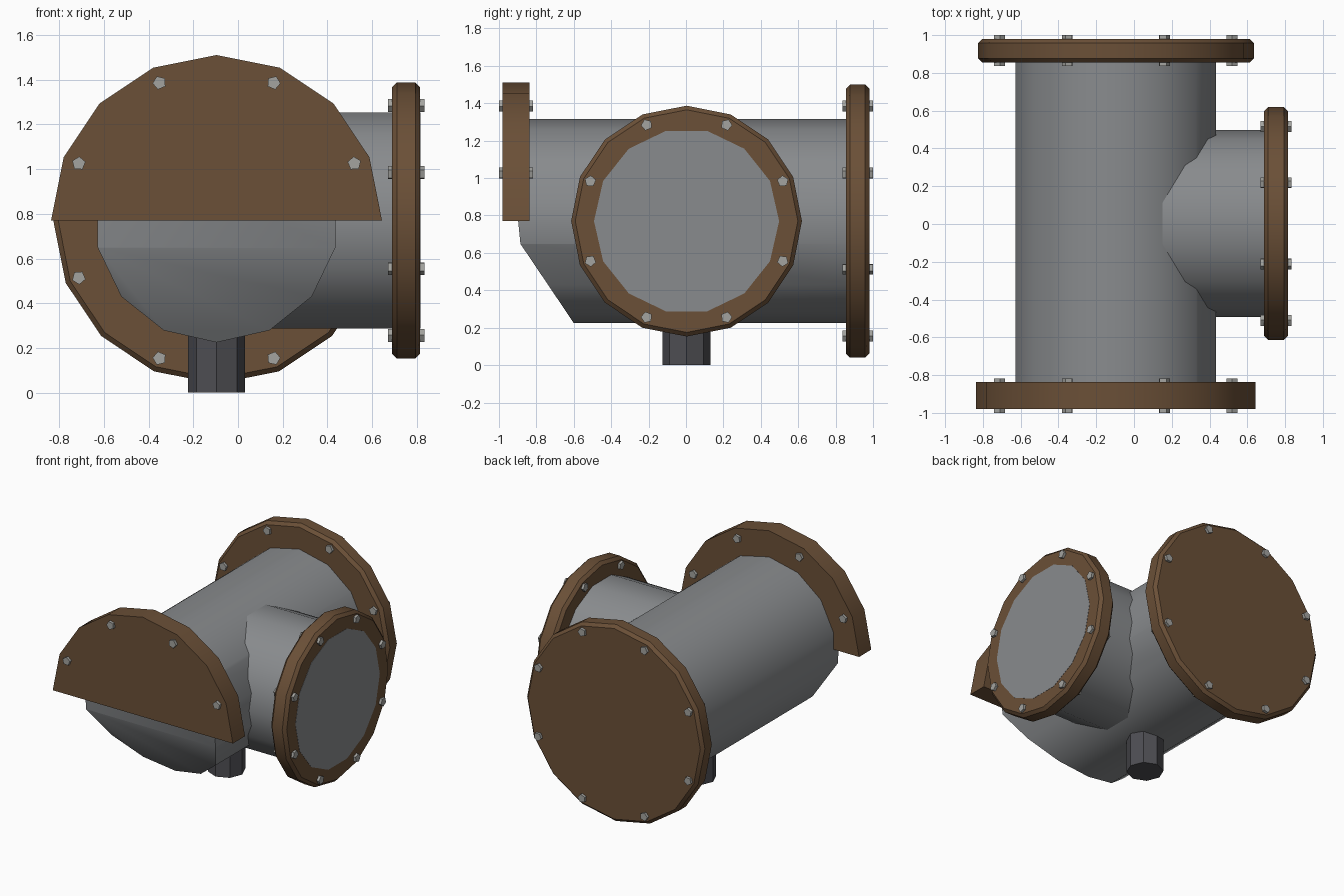
import bpy, bmesh, math
from mathutils import Vector

if "Cube" in bpy.data.objects:
    bpy.data.objects.remove(bpy.data.objects["Cube"])


def material(name, rgb):
    m = bpy.data.materials.new(name)
    m.diffuse_color = (*rgb, 1)
    m.use_nodes = True
    m.node_tree.nodes["Principled BSDF"].inputs["Base Color"].default_value = m.diffuse_color
    return m


GREY = material("pipe grey", (0.25, 0.26, 0.27))
BROWN = material("rust brown", (0.145, 0.079, 0.038))
DARK = material("dark grey", (0.075, 0.075, 0.085))
STEEL = material("bolt steel", (0.37, 0.37, 0.35))
CX, CZ = -0.096, 0.77           # axis of the main pipe


def ring_point(axis, centre, r, angle, depth):
    """Point on a circle round an axis; angle 0 points up (or to +x for z)."""
    u, v = r * math.sin(angle), r * math.cos(angle)
    if axis == "y":
        return Vector((centre[0] + u, depth, centre[1] + v))
    if axis == "x":
        return Vector((depth, centre[0] + u, centre[1] + v))
    return Vector((centre[0] + v, centre[1] + u, depth))


def add_prism(bm, axis, centre, r, a, b, sides, phase=0.0, bevel=0.0):
    """Capped prism from depth a to b, with optional chamfered rims."""
    levels = [(a, r), (b, r)]
    if bevel:
        levels = [(a, r - bevel), (a + bevel, r), (b - bevel, r), (b, r - bevel)]
    step = 2 * math.pi / sides
    rings = [[bm.verts.new(ring_point(axis, centre, q, phase + i * step, d))
              for i in range(sides)] for d, q in levels]
    bm.faces.new(rings[0])
    bm.faces.new(rings[-1])
    for lo, hi in zip(rings, rings[1:]):
        for i in range(sides):
            j = (i + 1) % sides
            bm.faces.new((lo[i], lo[j], hi[j], hi[i]))


def cut(bm, point, normal):
    """Remove everything on the normal's side and close the hole."""
    res = bmesh.ops.bisect_plane(bm, geom=bm.verts[:] + bm.edges[:] + bm.faces[:],
                                 plane_co=point, plane_no=normal, clear_outer=True)
    edges = [e for e in res["geom_cut"] if isinstance(e, bmesh.types.BMEdge)]
    bmesh.ops.contextual_create(bm, geom=edges)


def finish(bm, name, mat):
    bmesh.ops.recalc_face_normals(bm, faces=bm.faces[:])
    me = bpy.data.meshes.new(name)
    bm.to_mesh(me)
    bm.free()
    me.materials.append(mat)
    ob = bpy.data.objects.new(name, me)
    bpy.context.collection.objects.link(ob)
    bpy.ops.object.select_all(action="DESELECT")
    ob.select_set(True)
    bpy.context.view_layer.objects.active = ob
    bpy.ops.object.shade_smooth_by_angle(angle=math.radians(30))


def prism(name, mat, *args, cuts=(), **kw):
    bm = bmesh.new()
    add_prism(bm, *args, **kw)
    for point, normal in cuts:
        cut(bm, point, normal)
    finish(bm, name, mat)


def bolts(name, axis, centre, r, a, b, keep=lambda p: True):
    """Eight five-sided bolts passing through a flange."""
    bm = bmesh.new()
    for i in range(8):
        p = ring_point(axis, centre, r, math.radians(22.5 + 45 * i), 0)
        if keep(p):
            c = (p.x, p.z) if axis == "y" else (p.y, p.z)
            add_prism(bm, axis, c, 0.031, a, b, 5, phase=math.radians(22.5 + 45 * i))
    finish(bm, name, STEEL)


# Main pipe, its lower front end cut away at a slant
prism("main_pipe", GREY, "y", (CX, CZ), 0.545, -0.93, 0.95, 14,
      cuts=[((0, -0.91, 0.892), (0, -0.244, -0.025)),
            ((0, -0.885, 0.648), (0, -0.423, -0.285))])

# Side branch, ending flush with its flange
prism("branch_pipe", GREY, "x", (0.003, CZ), 0.495, -0.05, 0.8165, 14,
      phase=math.pi / 14)

# Flanges: broken half at the front, whole discs at the back and the branch
prism("front_half_flange", BROWN, "y", (CX, CZ), 0.74, -0.98, -0.837, 16,
      cuts=[((0, 0, CZ), (0, 0, -1))])
prism("back_flange", BROWN, "y", (CX, CZ), 0.73, 0.855, 0.98, 16, bevel=0.022)
prism("branch_flange", BROWN, "x", (0.003, CZ), 0.617, 0.688, 0.815, 16, bevel=0.022)

# Bolts
bolts("front_bolts", "y", (CX, CZ), 0.667, -1.0, -0.817, keep=lambda p: p.z > CZ)
bolts("back_bolts", "y", (CX, CZ), 0.667, 0.836, 1.0)
bolts("branch_bolts", "x", (0.003, CZ), 0.557, 0.67, 0.834)

# Drain stub underneath
prism("drain_stub", DARK, "z", (CX, 0.003), 0.128, 0.0, 0.35, 8)
